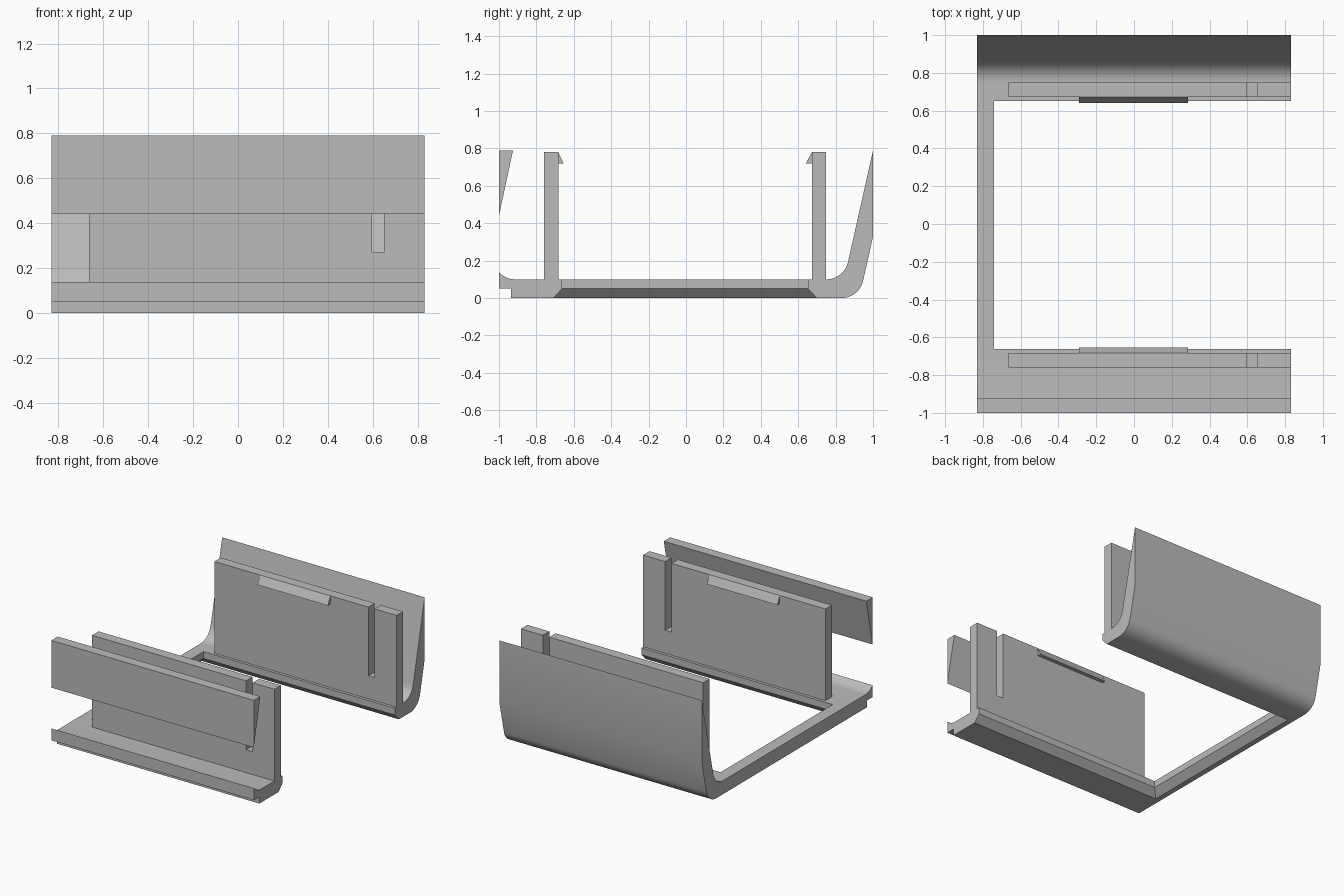
import bpy, math
from mathutils import Vector

cube = bpy.data.objects.get("Cube")
if cube:
    bpy.data.objects.remove(cube, do_unlink=True)

GREY = (0.5, 0.5, 0.5, 1)
grey = bpy.data.materials.new("plain grey")
grey.use_nodes = True
grey.diffuse_color = GREY
grey.node_tree.nodes["Principled BSDF"].inputs["Base Color"].default_value = GREY

X0, X1 = -0.83, 0.83      # bracket ends
FLOOR, TOP = 0.1, 0.79    # floor height, panel top
CHAMFER = 0.05


def extrude(name, profile, axis, lo, hi):
    """Extrude a closed profile along x (profile is y,z) or y (profile is x,z)."""
    def place(p, d):
        return (d, p[0], p[1]) if axis == "x" else (p[0], d, p[1])
    n = len(profile)
    verts = [place(p, d) for d in (lo, hi) for p in profile]
    faces = [list(range(n)), list(range(2 * n - 1, n - 1, -1))]
    faces += [[i, i + n, (i + 1) % n + n, (i + 1) % n] for i in range(n)]
    mesh = bpy.data.meshes.new(name)
    mesh.from_pydata(verts, [], faces)
    # orient the faces outwards
    import bmesh
    bm = bmesh.new()
    bm.from_mesh(mesh)
    bmesh.ops.recalc_face_normals(bm, faces=bm.faces)
    bm.to_mesh(mesh)
    bm.free()
    mesh.materials.append(grey)
    obj = bpy.data.objects.new(name, mesh)
    bpy.context.collection.objects.link(obj)
    return obj


def arc(cy, cz, radius, start, end, steps=14):
    """Points on a circle, angles in degrees."""
    angles = [math.radians(start + (end - start) * i / steps) for i in range(steps + 1)]
    return [(cy + radius * math.cos(a), cz + radius * math.sin(a)) for a in angles]


# Back rail: floor strip rounding up into a leaning panel
R, LEAN = 0.119, -12.7
back = [(0.652, FLOOR), (0.652, CHAMFER), (0.70, 0)]
back += arc(0.831, R, R, -90, LEAN)
back += [(1, 0.33), (1, TOP)]
back += arc(0.75, FLOOR + R, R, LEAN, -90)
back_rail = extrude("back_rail", back, "x", X0, X1)

# Front rail: floor strip ending in a short curved, stepped lip
front = [(-0.662, FLOOR), (-0.662, CHAMFER), (-0.71, 0), (-0.935, 0),
         (-0.935, CHAMFER), (-1, CHAMFER)]
front += arc(-0.913, FLOOR + R, R, -137, -90, 8)
front_rail = extrude("front_rail", front, "x", X0, X1)

# Side bar joining the rails, chamfered along its inner lower edge
side = [(X0, 0), (-0.79, 0), (-0.74, CHAMFER), (-0.74, FLOOR), (X0, FLOOR)]
base = extrude("base_frame", side, "y", -0.71, 0.70)
bpy.context.view_layer.objects.active = base
for rail in (back_rail, front_rail):
    mod = base.modifiers.new("join", "BOOLEAN")
    mod.operation, mod.solver, mod.object = "UNION", "EXACT", rail
    bpy.ops.object.modifier_apply(modifier=mod.name)
    bpy.data.objects.remove(rail, do_unlink=True)

# Leaning upper strip of the front panel
extrude("front_upper_strip", [(-1, TOP), (-0.925, TOP), (-1, 0.44)], "x", X0, X1)

# Upright walls with a slot, and a wedge-shaped catch on each inner face
WALL_TOP = 0.78
wall = [(-0.665, FLOOR), (X1, FLOOR), (X1, WALL_TOP), (0.65, WALL_TOP),
        (0.65, 0.27), (0.597, 0.27), (0.597, WALL_TOP), (-0.665, WALL_TOP)]
for side_name, inner, outer, tip in (("back", 0.673, 0.748, 0.641),
                                     ("front", -0.683, -0.759, -0.655)):
    extrude(side_name + "_wall", wall, "y", inner, outer)
    extrude(side_name + "_catch",
            [(inner, WALL_TOP), (tip, 0.72), (inner, 0.72)], "x", -0.29, 0.287)

# Smooth the rounded bends only
bpy.ops.object.select_all(action="DESELECT")
base.select_set(True)
bpy.context.view_layer.objects.active = base
bpy.ops.object.shade_smooth_by_angle(angle=math.radians(25))
